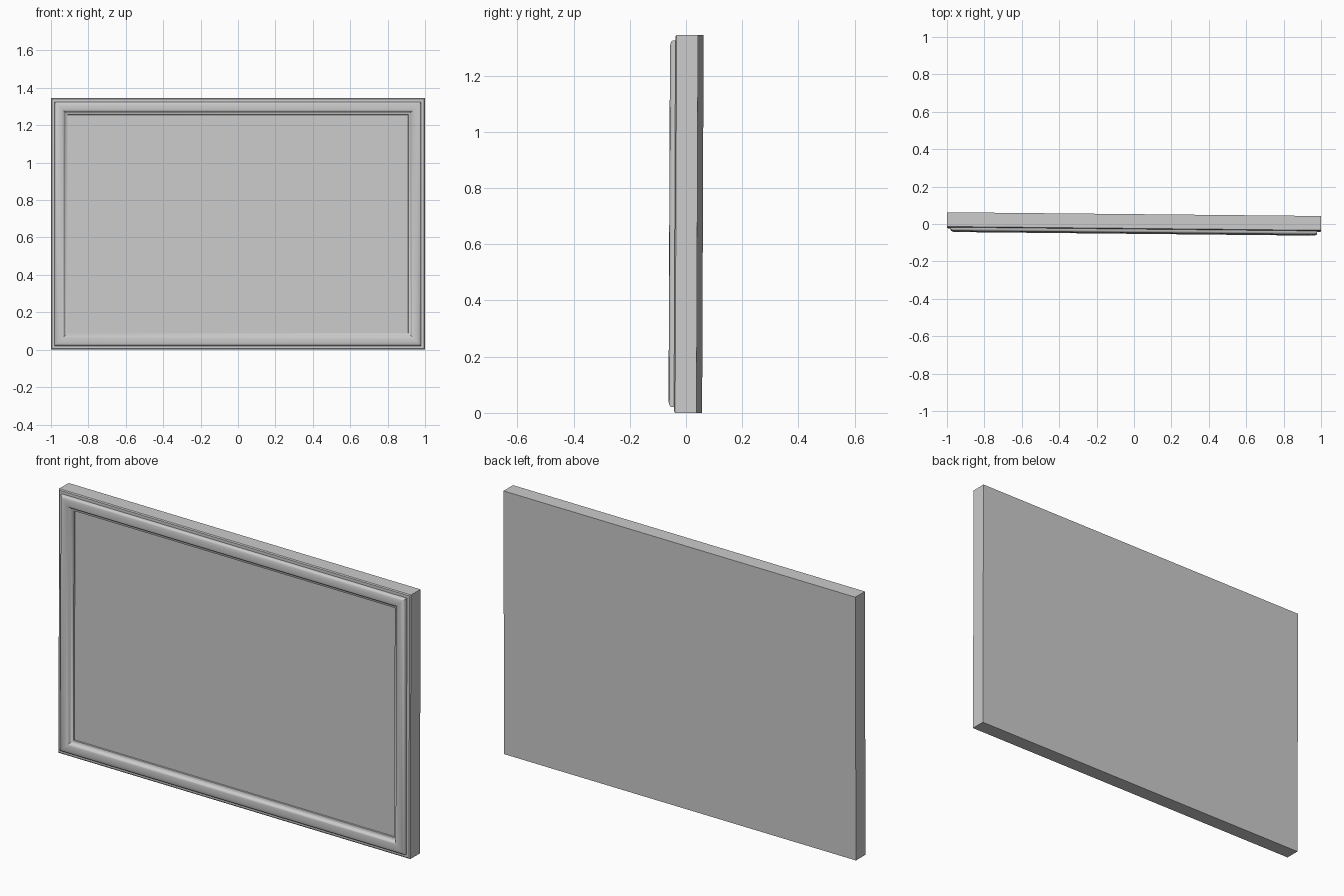
import bpy, bmesh
from mathutils import Matrix

cube = bpy.data.objects.get("Cube")
if cube:
    bpy.data.objects.remove(cube)

HALF_W, HEIGHT = 1.0, 1.345

grey = bpy.data.materials.new("plain grey")
grey.use_nodes = True
colour = (0.6, 0.6, 0.6, 1)
grey.diffuse_color = colour
grey.node_tree.nodes["Principled BSDF"].inputs["Base Color"].default_value = colour

# The whole board hangs with a tiny twist and backward lean
LEAN = Matrix.Rotation(-0.01, 4, "Z") @ Matrix.Rotation(-0.004, 4, "X")
LEAN = Matrix.Translation((0, 0, HEIGHT / 2)) @ LEAN


def rect_loft(name, profile, cap_start=False, cap_end=False):
    """Sweep (inset, y) points around the rectangle with mitred corners."""
    bm = bmesh.new()
    rings = []
    for inset, y in profile:
        w, h = HALF_W - inset, HEIGHT / 2 - inset
        rings.append([bm.verts.new((sx * w, y, sz * h))
                      for sx, sz in ((-1, -1), (1, -1), (1, 1), (-1, 1))])
    for a, b in zip(rings, rings[1:]):
        for i in range(4):
            j = (i + 1) % 4
            bm.faces.new((a[i], a[j], b[j], b[i]))
    if cap_start:
        bm.faces.new(rings[0][::-1])
    if cap_end:
        bm.faces.new(rings[-1])
    bm.transform(LEAN)
    mesh = bpy.data.meshes.new(name)
    bm.to_mesh(mesh)
    bm.free()
    mesh.materials.append(grey)
    obj = bpy.data.objects.new(name, mesh)
    bpy.context.collection.objects.link(obj)
    bpy.ops.object.select_all(action="DESELECT")
    obj.select_set(True)
    bpy.context.view_layer.objects.active = obj
    bpy.ops.object.shade_smooth_by_angle(angle=0.6)
    return obj


# Backing slab with softened front edge and a flat display panel
rect_loft("backing_board",
          [(0, 0.05), (0, -0.026), (0.005, -0.03), (0.03, -0.03),
           (0.03, -0.025)], cap_start=True, cap_end=True)

# Rounded moulding around the front, sloping in to the panel
rect_loft("frame_moulding",
          [(0.02, -0.029), (0.02, -0.038), (0.023, -0.044), (0.03, -0.048),
           (0.042, -0.05), (0.055, -0.05), (0.065, -0.048), (0.07, -0.045),
           (0.074, -0.037), (0.08, -0.033), (0.088, -0.031), (0.09, -0.024)])
